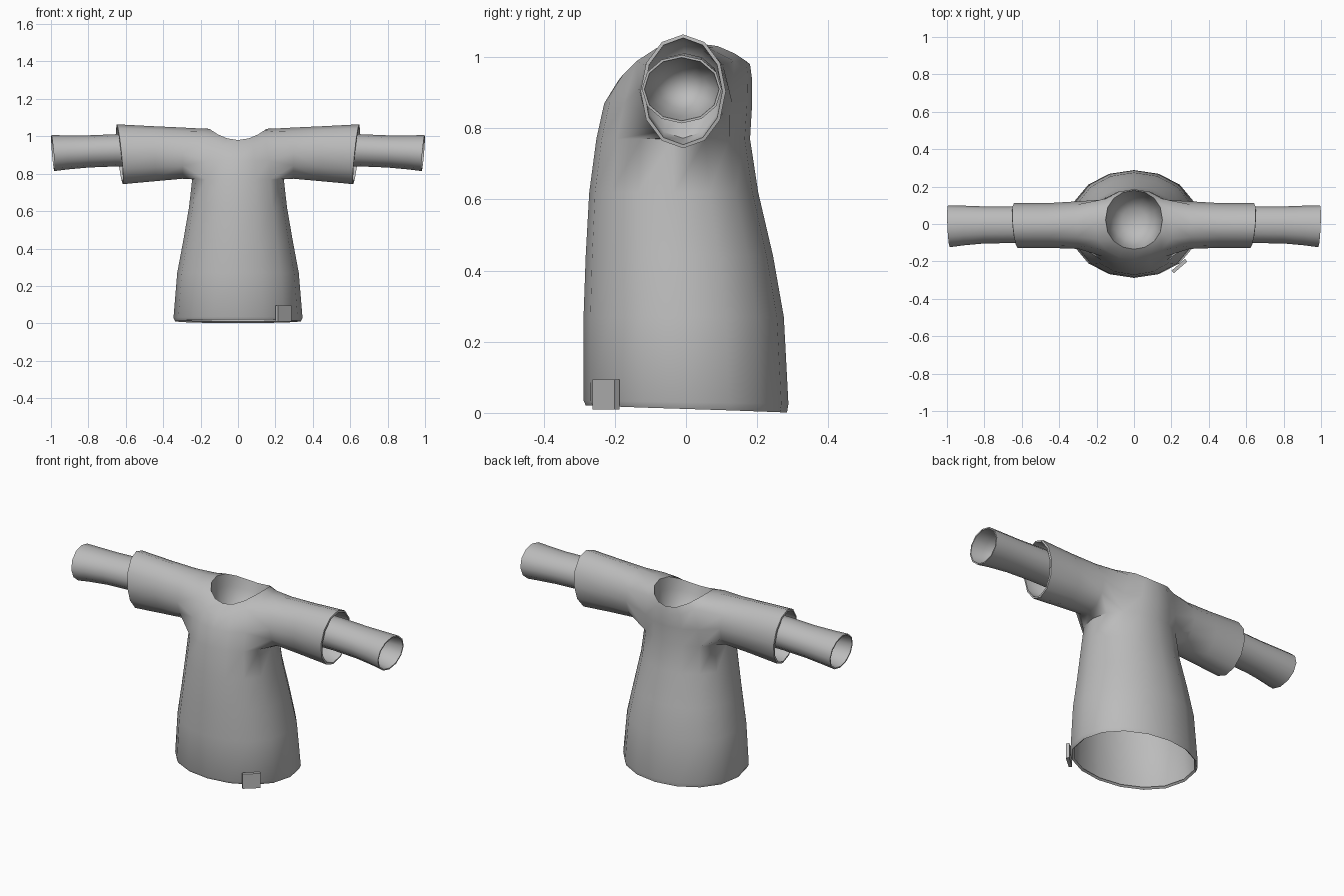
import bpy, bmesh, math
from mathutils import Vector

cube = bpy.data.objects.get("Cube")
if cube:
    bpy.data.objects.remove(cube)

cloth = bpy.data.materials.new("grey_cloth")
cloth.use_nodes = True
grey = (0.5, 0.5, 0.5, 1)
cloth.diffuse_color = grey
cloth.node_tree.nodes["Principled BSDF"].inputs["Base Color"].default_value = grey

N = 16   # sides of the torso
M = 12   # sides of a sleeve
bm = bmesh.new()


def bridge(a, b):
    """Join two closed rings with quads."""
    for i in range(len(a)):
        k = (i + 1) % len(a)
        bm.faces.new((a[i], a[k], b[k], b[i]))


def close(ring, point):
    """Close a ring with a fan of triangles."""
    tip = bm.verts.new(point)
    for i in range(len(ring)):
        bm.faces.new((ring[i], ring[(i + 1) % len(ring)], tip))


def torso_ring(z, half, front, back, side_rise=0, tilt=0):
    """Rounded cross-section; side_rise lifts the sides, tilt lifts the front."""
    ring = []
    for i in range(N):
        a = 2 * math.pi * i / N
        c, s = math.cos(a), math.sin(a)
        sy = math.copysign(abs(s) ** 0.9, s)
        y = (front + back) / 2 + sy * (back - front) / 2
        ring.append(bm.verts.new((half * c, y, z + side_rise * c * c - tilt * s)))
    return ring


def sleeve_ring(side, x, yc, zc, ry, rz, slant=0):
    ring = []
    for i in range(M):
        a = 2 * math.pi * i / M
        c, s = math.cos(a), math.sin(a)
        ring.append(bm.verts.new((side * (x + slant * (s + 0.6 * c)),
                                  yc + ry * c, zc + rz * s)))
    return ring


# Torso: hem to neckline, with the armholes left open in rows 6 and 7
torso = [torso_ring(*row) for row in (
    (0.02, 0.325, -0.272, 0.275, 0, 0.01),
    (0.011, 0.336, -0.282, 0.284, 0, 0.01),
    (0.03, 0.345, -0.288, 0.288, 0, 0.005),
    (0.27, 0.325, -0.288, 0.275),
    (0.44, 0.293, -0.282, 0.245),
    (0.62, 0.262, -0.272, 0.203),
    (0.77, 0.245, -0.252, 0.18),
    (0.87, 0.235, -0.23, 0.186),
    (0.935, 0.21, -0.19, 0.186, 0.107),
    (0.98, 0.152, -0.135, 0.18, 0.06),
)]
ARM = 6
arm_cols = {-2 % N, -1 % N, 0, 1, N // 2 - 2, N // 2 - 1, N // 2, N // 2 + 1}
for r in range(len(torso) - 1):
    for i in range(N):
        if r in (ARM, ARM + 1) and i in arm_cols:
            continue
        k = (i + 1) % N
        bm.faces.new((torso[r][i], torso[r][k], torso[r + 1][k], torso[r + 1][i]))

# Neck lining
lining = torso[-1]
for row in ((0.93, 0.142, -0.12, 0.165, 0.04), (0.87, 0.115, -0.09, 0.135),
            (0.835, 0.065, -0.04, 0.085)):
    ring = torso_ring(*row)
    bridge(lining, ring)
    lining = ring
close(lining, (0, 0.022, 0.825))

# Sleeves: wide outer sleeve, turned-in cuff, narrow under-sleeve, lining
for side in (1, -1):
    def col(j):
        return j % N if side > 0 else (N // 2 - j) % N
    low, mid, top = torso[ARM:ARM + 3]
    ring = ([mid[col(2)]] + [top[col(j)] for j in (2, 1, 0, -1, -2)]
            + [mid[col(-2)]] + [low[col(j)] for j in (-2, -1, 0, 1, 2)])
    for row in (
        (0.30, -0.006, 0.91, 0.127, 0.137, 0.004),
        (0.45, -0.008, 0.907, 0.12, 0.147, 0.008),
        (0.632, -0.008, 0.904, 0.12, 0.16, 0.016),
        (0.634, -0.008, 0.904, 0.11, 0.15, 0.016),
        (0.52, -0.008, 0.907, 0.108, 0.135),
        (0.50, -0.004, 0.925, 0.098, 0.086),
        (0.65, -0.004, 0.925, 0.098, 0.086),
        (0.80, -0.005, 0.919, 0.099, 0.086),
        (0.91, -0.008, 0.914, 0.106, 0.091),
        (0.99, -0.012, 0.91, 0.112, 0.096, 0.008),
        (0.99, -0.012, 0.91, 0.105, 0.089, 0.008),
        (0.92, -0.01, 0.912, 0.094, 0.08),
        (0.86, -0.008, 0.914, 0.07, 0.06),
        (0.83, -0.008, 0.914, 0.04, 0.034),
    ):
        new = sleeve_ring(side, *row)
        bridge(ring, new)
        ring = new
    close(ring, (side * 0.82, -0.008, 0.914))

bmesh.ops.recalc_face_normals(bm, faces=bm.faces)
# Keep the outside pointing outwards
bm.faces.ensure_lookup_table()
probe = min(bm.faces, key=lambda f: f.calc_center_median().y)
if probe.normal.y > 0:
    bmesh.ops.reverse_faces(bm, faces=bm.faces)
mesh = bpy.data.meshes.new("layered_shirt")
bm.to_mesh(mesh)
bm.free()
shirt = bpy.data.objects.new("layered_shirt", mesh)
bpy.context.collection.objects.link(shirt)
mesh.materials.append(cloth)

# Hem tag
bpy.ops.mesh.primitive_cube_add(size=1, location=(0.243, -0.225, 0.052),
                                rotation=(0, 0, math.radians(41)))
tag = bpy.context.object
tag.name = "hem_tag"
tag.scale = (0.095, 0.018, 0.085)
tag.data.materials.append(cloth)

# Smooth cloth with crisp cuff and hem edges
bpy.ops.object.select_all(action='DESELECT')
shirt.select_set(True)
bpy.context.view_layer.objects.active = shirt
bpy.ops.object.shade_smooth_by_angle(angle=math.radians(60))
